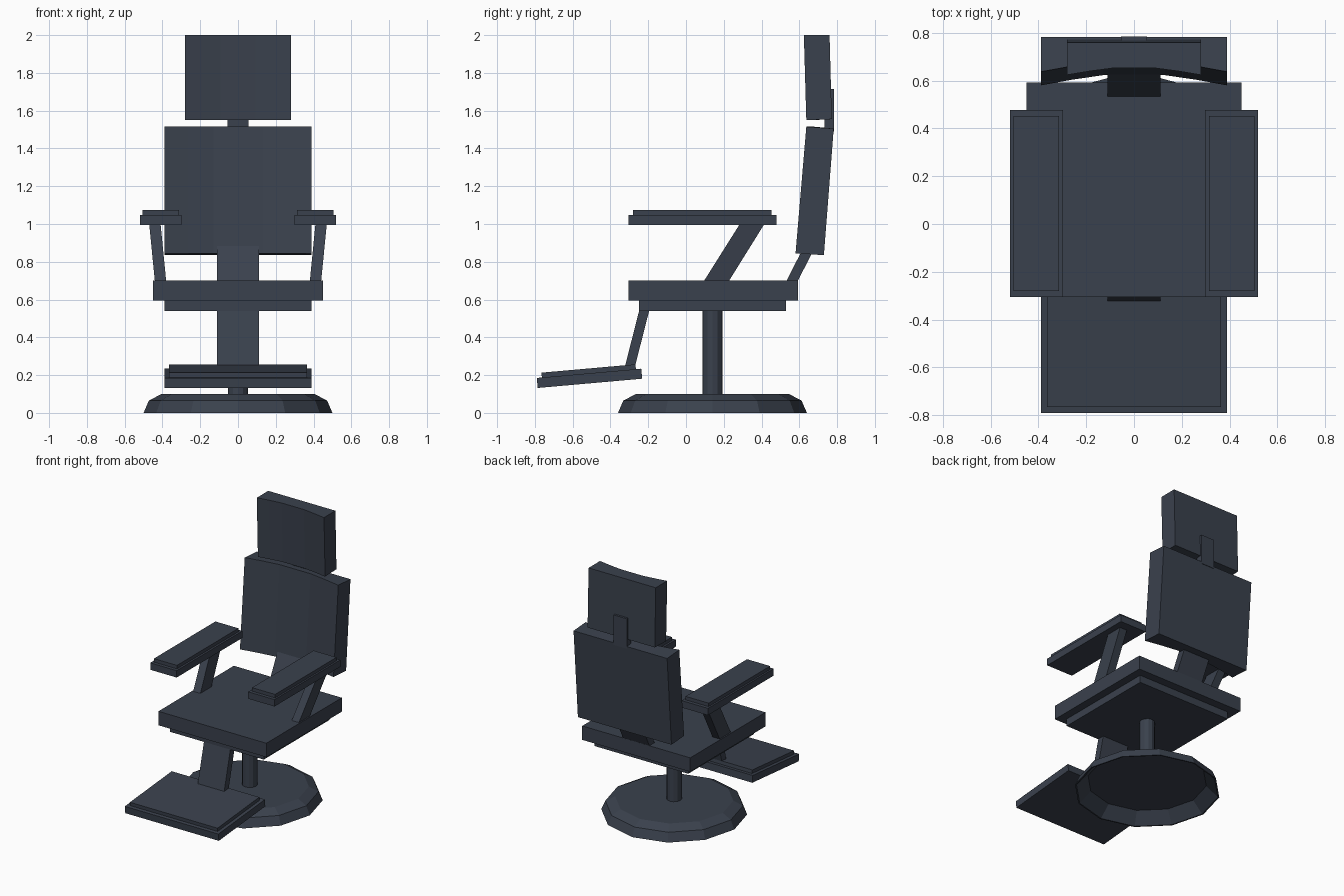
import bpy, bmesh, math

if "Cube" in bpy.data.objects:
    bpy.data.objects.remove(bpy.data.objects["Cube"])

slate = bpy.data.materials.new("dark slate")
slate.diffuse_color = (0.0423, 0.0529, 0.0742, 1)
slate.use_nodes = True
slate.node_tree.nodes["Principled BSDF"].inputs["Base Color"].default_value = slate.diffuse_color


def loft(name, rings, closed_ends=True):
    """Skin a series of matching point loops and cap the ends."""
    bm = bmesh.new()
    loops = [[bm.verts.new(p) for p in ring] for ring in rings]
    n = len(loops[0])
    for a, b in zip(loops, loops[1:]):
        for i in range(n):
            j = (i + 1) % n
            bm.faces.new((a[i], a[j], b[j], b[i]))
    if closed_ends:
        bm.faces.new(loops[0][::-1])
        bm.faces.new(loops[-1])
    bmesh.ops.recalc_face_normals(bm, faces=bm.faces)
    mesh = bpy.data.meshes.new(name)
    bm.to_mesh(mesh)
    bm.free()
    mesh.materials.append(slate)
    obj = bpy.data.objects.new(name, mesh)
    bpy.context.collection.objects.link(obj)
    return obj


def prism(name, half_width, profile):
    """Side profile in (y, z), extruded symmetrically along x."""
    return loft(name, [[(x, y, z) for y, z in profile]
                       for x in (-half_width, half_width)])


def box(name, x0, x1, y0, y1, z0, z1):
    return loft(name, [[(x0, y0, z), (x1, y0, z), (x1, y1, z), (x0, y1, z)]
                       for z in (z0, z1)])


def turned(name, profile, sides, cy):
    """Stack of regular polygons from (radius, z) pairs."""
    return loft(name, [[(r * math.cos(2 * math.pi * i / sides),
                         cy + r * math.sin(2 * math.pi * i / sides), z)
                        for i in range(sides)] for r, z in profile])


def curved_pad(name, half_width, recess, fb, ft, bt, bb):
    """Cushion with a flat back and a front hollowed towards the middle."""
    stations = [(-1, 0), (-0.67, 0.55), (-0.33, 1), (0.33, 1), (0.67, 0.55), (1, 0)]
    return loft(name, [[(half_width * t, fb[0] + recess * d, fb[1]),
                        (half_width * t, ft[0] + recess * d, ft[1]),
                        (half_width * t, *bt), (half_width * t, *bb)]
                       for t, d in stations])


# Pedestal: hollow twelve-sided foot and its column
turned("base", [(0.41, 0.08), (0.49, 0.0), (0.5, 0.0), (0.472, 0.065),
                (0.405, 0.1)], 12, 0.14)
turned("column", [(0.053, 0.09), (0.053, 0.55)], 12, 0.14)

# Seat
box("seat_pan", -0.39, 0.39, -0.25, 0.53, 0.54, 0.60)
box("seat", -0.45, 0.45, -0.305, 0.593, 0.595, 0.70)

# Footrest
prism("footrest_bracket", 0.11, [(-0.247, 0.545), (-0.194, 0.545),
                                 (-0.278, 0.215), (-0.331, 0.215)])
prism("footrest", 0.39, [(-0.785, 0.132), (-0.79, 0.185),
                         (-0.237, 0.234), (-0.232, 0.181)])
prism("footrest_pad", 0.365, [(-0.763, 0.186), (-0.765, 0.213),
                              (-0.268, 0.257), (-0.265, 0.23)])

# Backrest
prism("backrest_bracket", 0.11, [(0.53, 0.695), (0.59, 0.695),
                                 (0.72, 0.95), (0.66, 0.95)])
curved_pad("backrest", 0.39, 0.043, (0.58, 0.845), (0.637, 1.515),
           (0.782, 1.505), (0.73, 0.835))

# Headrest
box("headrest_bracket", -0.055, 0.055, 0.733, 0.784, 1.49, 1.715)
curved_pad("headrest", 0.28, 0.028, (0.637, 1.55), (0.624, 2.0),
           (0.76, 2.0), (0.772, 1.555))

# Armrests, one per side
for side, s in (("left", -1), ("right", 1)):
    loft(side + "_arm_post", [[(s * x0, y0, z), (s * x1, y0, z),
                               (s * x1, y1, z), (s * x0, y1, z)]
                              for x0, x1, y0, y1, z in
                              ((0.38, 0.44, 0.093, 0.225, 0.695),
                               (0.41, 0.47, 0.285, 0.415, 1.0))])
    box(side + "_armrest", s * 0.298, s * 0.518, -0.305, 0.478, 0.995, 1.047)
    box(side + "_arm_pad", s * 0.313, s * 0.505, -0.28, 0.452, 1.04, 1.073)
